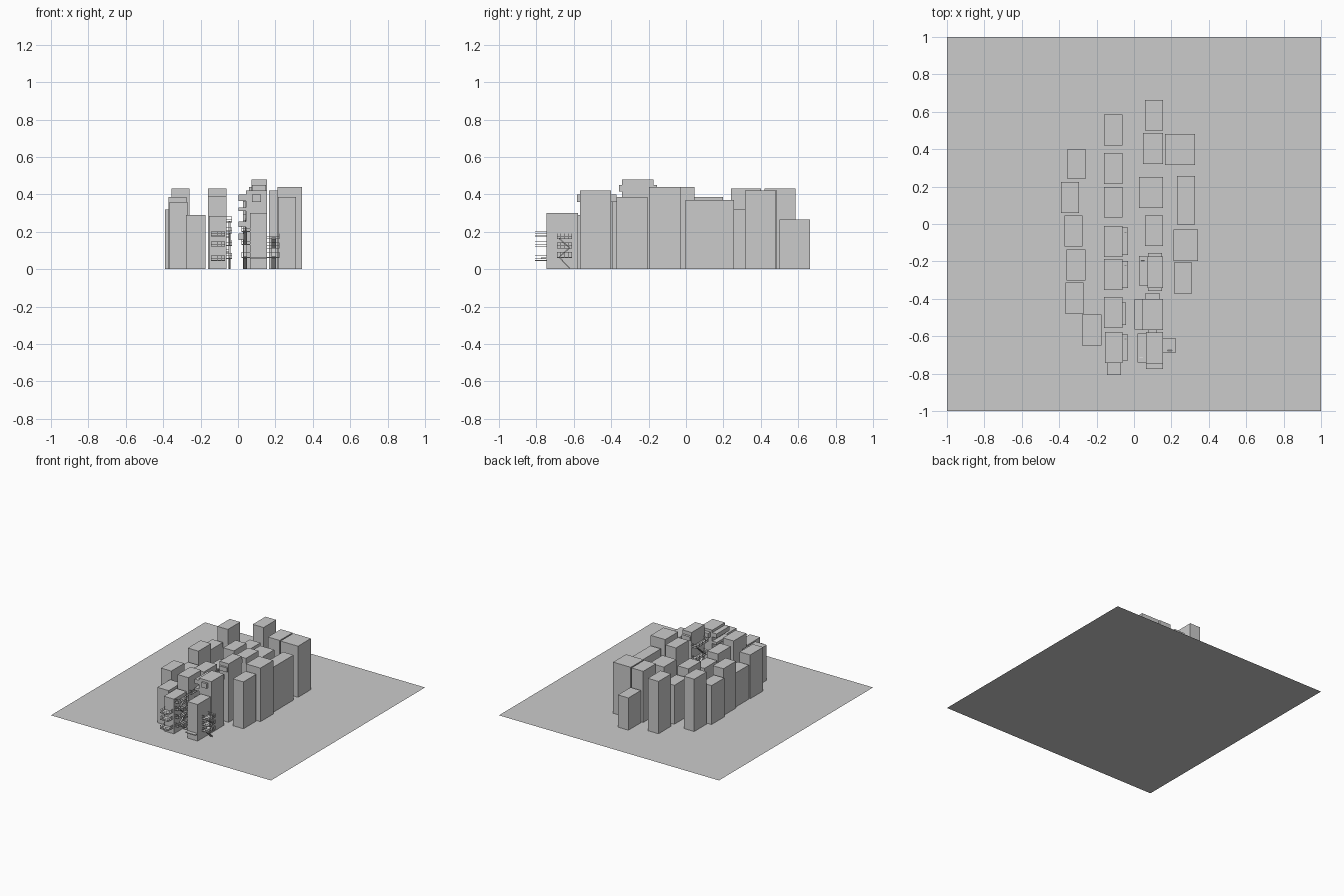
import bpy, bmesh
from mathutils import Vector, Matrix

if "Cube" in bpy.data.objects:
    bpy.data.objects.remove(bpy.data.objects["Cube"])

def add_box(bm, lo, hi):
    lo, hi = Vector(lo), Vector(hi)
    m = Matrix.Translation((lo + hi) / 2) @ Matrix.Diagonal((*(hi - lo), 1))
    bmesh.ops.create_cube(bm, size=1, matrix=m)

def finish(name, bm):
    bmesh.ops.recalc_face_normals(bm, faces=bm.faces)
    me = bpy.data.meshes.new(name)
    bm.to_mesh(me)
    bm.free()
    ob = bpy.data.objects.new(name, me)
    bpy.context.collection.objects.link(ob)
    return ob

def box(name, x0, x1, y0, y1, z0, z1):
    bm = bmesh.new()
    add_box(bm, (x0, y0, z0), (x1, y1, z1))
    return finish(name, bm)

# Ground sheet
bm = bmesh.new()
bmesh.ops.create_grid(bm, x_segments=1, y_segments=1, size=1)
finish("ground_plate", bm)

# Tower blocks: x0, x1, y0, y1, height
rows = {
    "outer_left_block": [
        (-.355, -.26, .24, .40, .43), (-.39, -.295, .06, .225, .32),
        (-.372, -.275, -.12, .045, .385), (-.36, -.26, -.302, -.137, .28),
        (-.365, -.27, -.48, -.312, .36), (-.278, -.175, -.65, -.485, .29)],
    "inner_left_block": [
        (-.16, -.062, .42, .585, .43), (-.16, -.062, .215, .38, .32),
        (-.16, -.062, .035, .198, .385), (-.16, -.062, -.177, -.01, .31),
        (-.16, -.062, -.353, -.187, .36), (-.16, -.062, -.555, -.39, .39),
        (-.155, -.062, -.742, -.577, .285)],
    "inner_right_block": [
        (.06, .155, .50, .662, .265), (.048, .155, .32, .487, .42),
        (.027, .155, .085, .25, .37), (.06, .155, -.118, .045, .44),
        (.072, .155, -.342, -.175, .48), (.043, .155, -.567, -.402, .42),
        (.064, .155, -.745, -.577, .30)],
    "outer_right_block": [
        (.165, .325, .315, .482, .42), (.23, .325, -.003, .257, .37),
        (.21, .342, -.197, -.03, .44), (.213, .31, -.372, -.207, .385)],
}
for name, blocks in rows.items():
    for x0, x1, y0, y1, h in blocks:
        box(name, x0, x1, y0, y1, 0, h)

# Rooftop sign boxes
box("front_sign_tall", .075, .15, -.357, -.342, .415, .45)
box("back_sign_tall", .075, .15, -.175, -.156, .415, .45)
box("front_sign", .075, .123, -.584, -.567, .36, .40)
box("back_sign", .06, .14, -.402, -.372, .36, .40)
box("entrance_canopy", .064, .155, -.775, -.745, .055, .062)

# Fire escapes: platforms, rails, posts and zigzag stairs fixed to a wall
def escape(name, origin, along, out, width, depth, levels, rail=.03, stairs=True):
    a, o, up = Vector(along), Vector(out), Vector((0, 0, 1))
    frame = Matrix((a, o, up)).transposed().to_4x4()
    frame.translation = Vector(origin)
    bm = bmesh.new()
    t = .002
    for i, z in enumerate(levels):
        add_box(bm, (0, 0, z), (width, depth, z + .004))
        for h in (rail / 2, rail):
            add_box(bm, (0, depth - t, z + h), (width, depth, z + h + t))
            for u in (0, width - t):
                add_box(bm, (u, 0, z + h), (u + t, depth, z + h + t))
        for k in range(5):
            u = k * (width - t) / 4
            add_box(bm, (u, depth - t, z), (u + t, depth, z + rail))
        if stairs:
            low = levels[i - 1] if i else 0
            u0, u1 = (.15, .85) if i % 2 else (.85, .15)
            for d0, d1 in ((.35, .75),):
                ring = [(u0, low), (u1, z), (u1, z + .008), (u0, low + .008)]
                vs = [[bm.verts.new((u * width, d * depth, h)) for u, h in ring] for d in (d0, d1)]
                bm.faces.new(vs[0])
                bm.faces.new(vs[1][::-1])
                for j in range(4):
                    n = (j + 1) % 4
                    bm.faces.new((vs[0][j], vs[1][j], vs[1][n], vs[0][n]))
    bm.transform(frame)
    finish(name, bm)

X, Y = (1, 0, 0), (0, 1, 0)
for y, w in ((-.165, .145), (-.342, .145), (-.73, .14)):
    escape("left_row_fire_escape", (-.062, y, 0), Y, X, w, .03, (.055, .125, .19, .25))
escape("left_row_balcony", (-.062, -.54, 0), Y, X, .12, .02, (.09, .17, .25), stairs=False)
escape("front_balconies", (-.145, -.742, 0), X, (0, -1, 0), .075, .066, (.045, .12, .175), .025, False)
escape("right_fire_escape", (.155, -.69, 0), Y, X, .08, .066, (.06, .11, .16))
escape("right_row_fire_escape", (.072, -.33, 0), Y, (-1, 0, 0), .16, .045, (.06, .16, .26, .36))
escape("right_row_front_escape", (.064, -.74, 0), Y, (-1, 0, 0), .155, .045, (.06, .13, .20))

# Hanging signs facing the street
for z0, z1 in ((.155, .19), (.225, .255), (.31, .33), (.365, .40)):
    box("street_sign", .002, .043, -.565, -.402, z0, z1)
